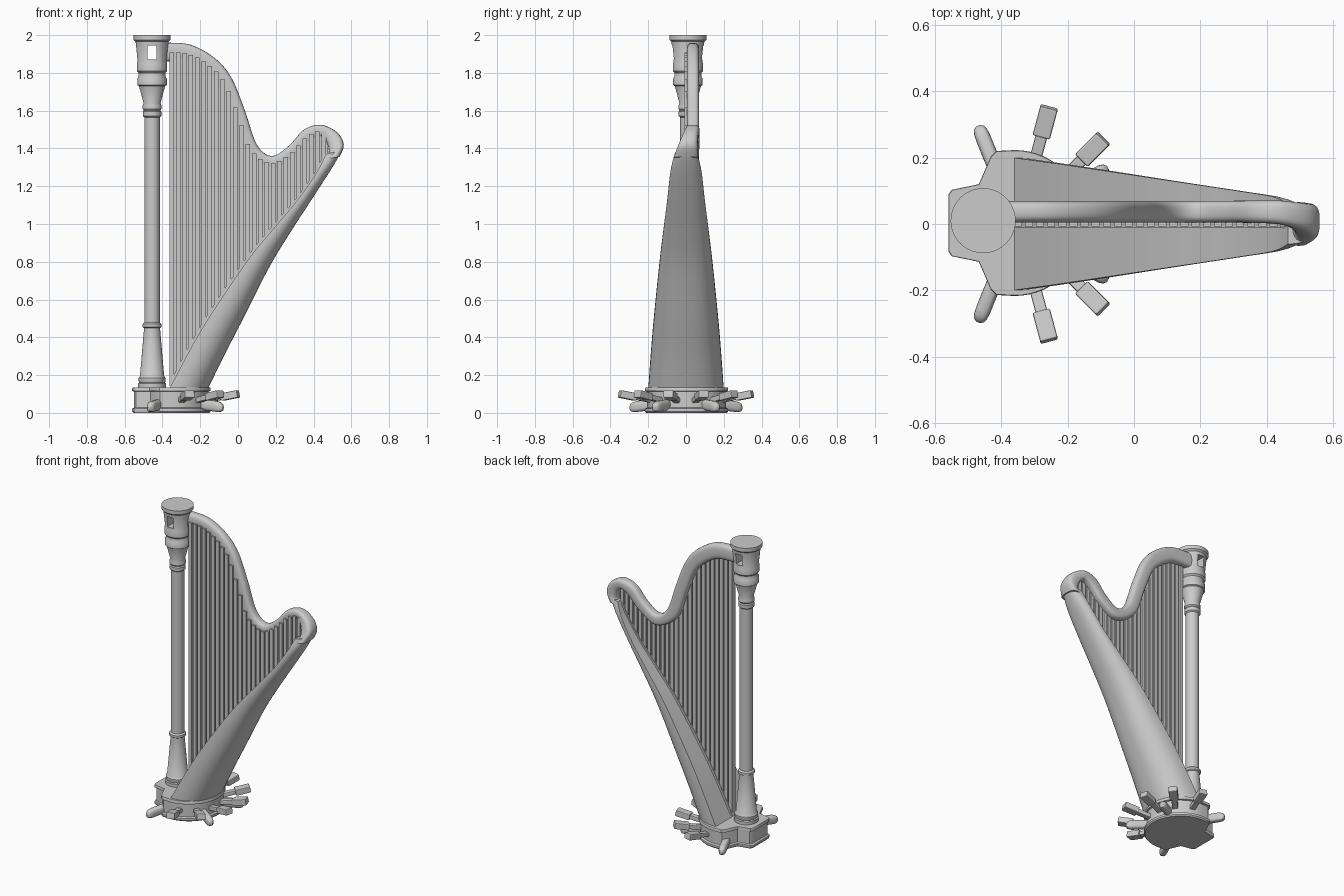
import bpy, bmesh, math
from mathutils import Vector, Matrix

if "Cube" in bpy.data.objects:
    bpy.data.objects.remove(bpy.data.objects["Cube"])

grey = bpy.data.materials.new("plain_grey")
grey.use_nodes = True
COLOUR = (0.6, 0.6, 0.6, 1)
grey.diffuse_color = COLOUR
grey.node_tree.nodes["Principled BSDF"].inputs["Base Color"].default_value = COLOUR


def finish(bm, name, smooth=True):
    bmesh.ops.recalc_face_normals(bm, faces=bm.faces)
    mesh = bpy.data.meshes.new(name)
    bm.to_mesh(mesh)
    bm.free()
    mesh.materials.append(grey)
    ob = bpy.data.objects.new(name, mesh)
    bpy.context.collection.objects.link(ob)
    if smooth:
        bpy.ops.object.select_all(action='DESELECT')
        ob.select_set(True)
        bpy.context.view_layer.objects.active = ob
        bpy.ops.object.shade_smooth_by_angle(angle=math.radians(35))
    return ob


def loft(name, rings):
    """Skin a list of equal closed rings and cap both ends."""
    bm = bmesh.new()
    loops = [[bm.verts.new(p) for p in ring] for ring in rings]
    n = len(loops[0])
    for a, b in zip(loops, loops[1:]):
        for i in range(n):
            j = (i + 1) % n
            bm.faces.new((a[i], a[j], b[j], b[i]))
    bm.faces.new(loops[0])
    bm.faces.new(loops[-1])
    return finish(bm, name)


def spline(rows, steps=6):
    """Smooth curve through rows of numbers."""
    rows = [Vector(r) for r in rows]
    out = []
    for i in range(len(rows) - 1):
        a, b = rows[i], rows[i + 1]
        p, q = rows[max(i - 1, 0)], rows[min(i + 2, len(rows) - 1)]
        for s in range(steps):
            t = s / steps
            out.append(0.5 * (2 * a + (b - p) * t + (2 * p - 5 * a + 4 * b - q) * t * t
                              + (3 * a - p - 3 * b + q) * t ** 3))
    return out + [rows[-1]]


def height_at(path, x):
    """Height of a left-to-right (x, z) path at x."""
    for a, b in zip(path, path[1:]):
        if a[0] <= x <= b[0]:
            return a[1] + (b[1] - a[1]) * (x - a[0]) / max(b[0] - a[0], 1e-6)
    return path[-1][1]


def add_box(bm, low, high, matrix=Matrix()):
    size = Vector(high) - Vector(low)
    mid = (Vector(high) + Vector(low)) / 2
    return bmesh.ops.create_cube(
        bm, size=1, matrix=matrix @ Matrix.Translation(mid) @ Matrix.Diagonal((*size, 1)))


def power(v, e):
    return math.copysign(abs(v) ** e, v)


# Pillar: one turned profile of (radius, height)
PROFILE = [(.074, .13), (.074, .155), (.068, .16), (.072, .17), (.072, .185), (.064, .195),
           (.043, .44), (.043, .45), (.051, .455), (.051, .47), (.041, .478), (.041, 1.565),
           (.049, 1.572), (.049, 1.595), (.044, 1.602), (.05, 1.61), (.05, 1.625), (.045, 1.64),
           (.069, 1.73), (.078, 1.735), (.078, 1.77), (.071, 1.78), (.071, 1.8), (.08, 1.81),
           (.08, 1.85), (.076, 1.86), (.087, 1.965), (.098, 1.975), (.098, 2.0)]
pillar = loft("pillar", [[(-.455 + r * math.cos(k * math.tau / 40), .01 + r * math.sin(k * math.tau / 40), z)
                          for k in range(40)] for r, z in PROFILE])

# Window through the pillar head
bm = bmesh.new()
add_box(bm, (-.478, -.2, 1.872), (-.432, .2, 1.945))
cutter = finish(bm, "window_cutter", False)
cutter.hide_render = True
cutter.hide_set(True)
cut = pillar.modifiers.new("window", 'BOOLEAN')
cut.object = cutter
cut.operation = 'DIFFERENCE'
cut.solver = 'EXACT'

# Pedestal: mirrored outline stacked as plinth, body and top slab
half = [(-.36 + .215 * math.cos(a), .22 * math.sin(a))
        for a in [math.radians(d) for d in range(0, 97, 6)]]
half += [(-.415, .217), (-.432, .2), (-.468, .117), (-.55, .1), (-.56, .085)]
outline = half + [(x, -y) for x, y in reversed(half[1:])]
LEVELS = [(.97, 0), (1, .008), (1, .022), (.95, .028), (.95, .113), (1, .116), (1, .13), (.99, .135)]
loft("pedestal", [[(-.36 + (x + .36) * s, y * s + .003, z) for x, y in outline] for s, z in LEVELS])

# Soundbox: flat inner face, rounded back; rows are inner x, z, outer x, z, half width
BOX = [(-.365, .125, -.16, .125, .2), (-.24, .36, -.08, .29, .183), (-.125, .55, .02, .485, .166),
       (.06, .82, .165, .77, .138), (.2, .99, .28, .96, .117), (.325, 1.14, .40, 1.145, .098),
       (.42, 1.28, .50, 1.3, .082), (.465, 1.37, .55, 1.39, .06)]
box_rows = spline(BOX)
rings = []
for ix, iz, ox, oz, w in box_rows:
    ring = []
    for k in range(25):
        a = math.pi * k / 24
        d = math.sin(a) ** .85
        ring.append((ix + (ox - ix) * d, w * power(math.cos(a), .85), iz + (oz - iz) * d))
    rings.append(ring)
loft("soundbox", rings)

# Raised string rib along the soundbox face
rings = []
for ix, iz, ox, oz, w in box_rows[1:-2]:
    n = Vector((ix - ox, 0, iz - oz)).normalized() * .014
    rings.append([(ix + n.x * s, y, iz + n.z * s) for s, y in ((-1, -.012), (1, -.012), (1, .034), (-1, .034))])
loft("string_rib", rings)

# Neck: rows are outer x, z, inner x, z, centre y, half width
NECK = [(-.40, 1.96, -.40, 1.86, .037, .033), (-.255, 1.95, -.27, 1.85, .037, .033),
        (-.125, 1.88, -.17, 1.79, .037, .033), (-.035, 1.775, -.1, 1.71, .037, .033),
        (.035, 1.605, -.035, 1.55, .037, .033), (.1, 1.42, .035, 1.37, .037, .033),
        (.18, 1.36, .18, 1.285, .037, .033), (.27, 1.415, .305, 1.35, .037, .033),
        (.35, 1.5, .385, 1.43, .037, .034), (.44, 1.525, .44, 1.46, .035, .036),
        (.525, 1.485, .47, 1.43, .022, .042), (.56, 1.42, .48, 1.38, .008, .054),
        (.538, 1.355, .455, 1.345, 0, .066)]
rings = []
for ox, oz, ix, iz, y, w in spline(NECK):
    ring = []
    for k in range(24):
        a = math.tau * k / 24
        t = .5 + .5 * power(math.cos(a), .65)
        ring.append((ix + (ox - ix) * t, y + w * power(math.sin(a), .65), iz + (oz - iz) * t))
    rings.append(ring)
loft("neck", rings)

# Strings: broad bars joined by a thin web
foot_line = [(r[0], r[1]) for r in box_rows]
head_line = [((r[0] + r[2]) / 2, (r[1] + r[3]) / 2) for r in spline(NECK[:11])]
bars, web = bmesh.new(), bmesh.new()
PITCH = .0335
for i in range(25):
    x = -.35 + i * PITCH
    low, high = height_at(foot_line, x) - .01, height_at(head_line, x)
    if high - low > .03:
        add_box(bars, (x - .012, -.008, low), (x + .012, .03, high))
        add_box(web, (x - .012, .006, low), (x + PITCH - .012, .02, high - .01))
finish(bars, "strings", False)
finish(web, "string_web", False)

# Pedals: seven-way fan of stem and broad pad; feet: rounded stubs
hub = Matrix.Translation((-.35, 0, 0))
for side in (-1, 1):
    label = "left" if side > 0 else "right"
    for n, angle in enumerate((15, 45, 75)):
        turn = hub @ Matrix.Rotation(math.radians(side * angle), 4, 'Z')
        tilt = turn @ Matrix.Translation((.18, 0, .065)) @ Matrix.Rotation(math.radians(-11), 4, 'Y')
        bm = bmesh.new()
        add_box(bm, (0, -.018, -.014), (.11, .018, .014), tilt)
        add_box(bm, (.095, -.027, -.02), (.188, .027, .02), tilt)
        ob = finish(bm, f"pedal_{label}_{n + 1}", False)
        bevel = ob.modifiers.new("soft_edges", 'BEVEL')
        bevel.width = .005
        bevel.segments = 2
    for part, angle in (("foot_front", 112), ("foot_rear", 32)):
        turn = hub @ Matrix.Rotation(math.radians(side * angle), 4, 'Z')
        rings = []
        for r, s, z, h in ((.18, 1, .045, .028), (.28, 1, .034, .029), (.3, .92, .031, .026),
                           (.313, .7, .029, .02), (.32, .3, .028, .009)):
            rings.append([turn @ Vector((r, .023 * s * power(math.cos(a), .7), z + h * power(math.sin(a), .7)))
                          for a in [math.tau * k / 20 for k in range(20)]])
        loft(f"{part}_{label}", rings)
